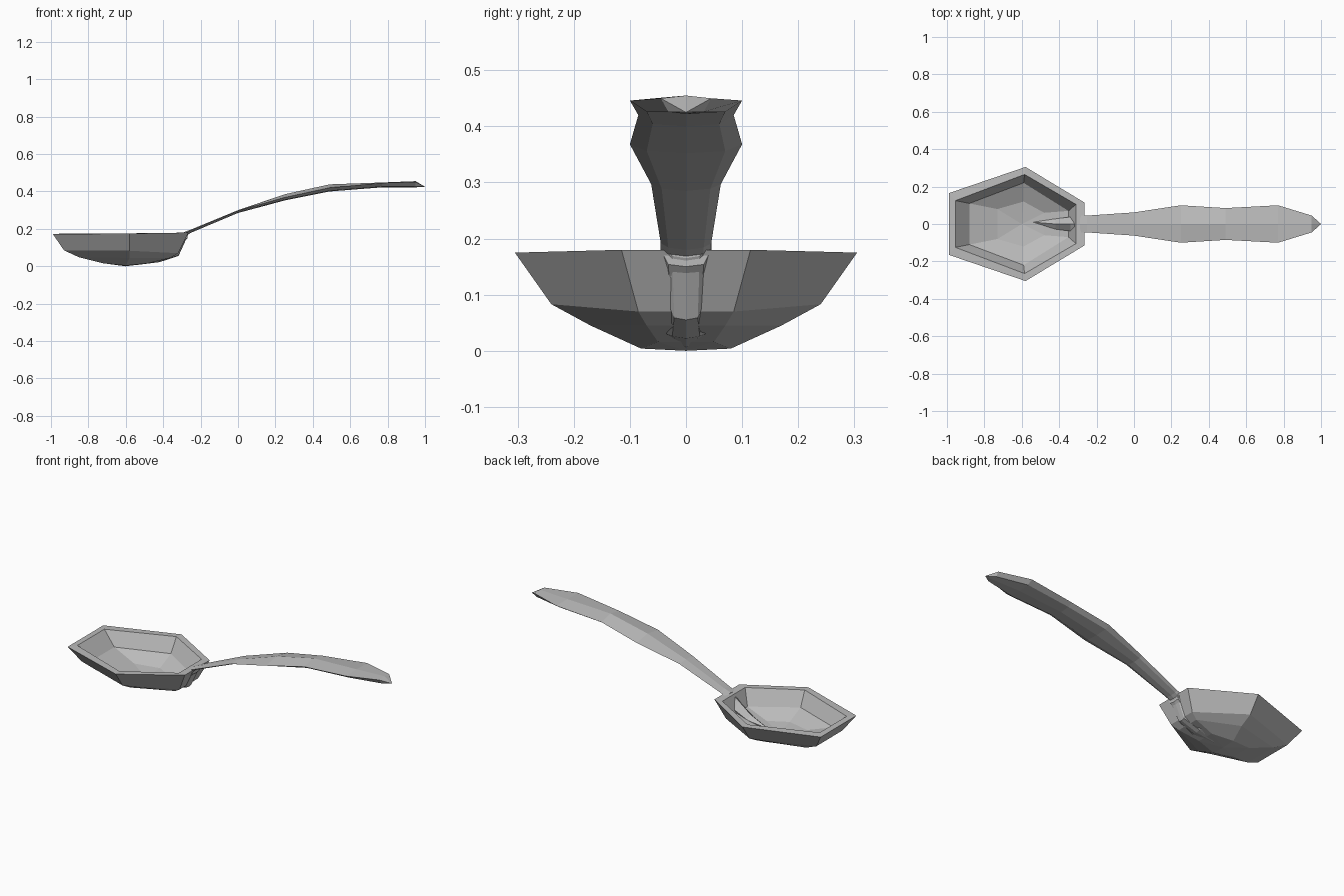
import bpy, bmesh
from mathutils import Vector

cube = bpy.data.objects.get("Cube")
if cube:
    bpy.data.objects.remove(cube, do_unlink=True)

GREY = (0.5, 0.5, 0.5, 1)
metal = bpy.data.materials.new("brushed_grey_metal")
metal.use_nodes = True
metal.diffuse_color = GREY
metal.node_tree.nodes["Principled BSDF"].inputs["Base Color"].default_value = GREY


def loft(name, rings, start_tip=None, end_tip=None):
    """Skin equal-sized rings; close each end with a fan to a tip or a flat cap."""
    bm = bmesh.new()
    loops = [[bm.verts.new(p) for p in ring] for ring in rings]
    n = len(loops[0])
    for a, b in zip(loops, loops[1:]):
        for i in range(n):
            j = (i + 1) % n
            bm.faces.new((a[i], a[j], b[j], b[i]))
    for loop, tip in ((loops[0], start_tip), (loops[-1], end_tip)):
        if tip:
            t = bm.verts.new(tip)
            for i in range(n):
                bm.faces.new((loop[i], loop[(i + 1) % n], t))
        else:
            bm.faces.new(loop)
    bmesh.ops.recalc_face_normals(bm, faces=bm.faces)
    mesh = bpy.data.meshes.new(name)
    bm.to_mesh(mesh)
    bm.free()
    mesh.materials.append(metal)
    obj = bpy.data.objects.new(name, mesh)
    bpy.context.collection.objects.link(obj)
    return obj


def hexagon(back, mid, front, z_back, z_mid, z_front):
    """Hexagonal ring: each station is (x, half width)."""
    (xb, wb), (xm, wm), (xf, wf) = back, mid, front
    return [(xb, wb, z_back), (xm, wm, z_mid), (xf, wf, z_front),
            (xf, -wf, z_front), (xm, -wm, z_mid), (xb, -wb, z_back)]


# Bowl: outer skin up to the rim, over the lip, then down the inside
bowl_rings = [
    hexagon((-0.72, 0.06), (-0.60, 0.08), (-0.48, 0.05), 0.016, 0.004, 0.016),
    hexagon((-0.85, 0.10), (-0.58, 0.17), (-0.36, 0.07), 0.048, 0.045, 0.045),
    hexagon((-0.93, 0.12), (-0.58, 0.24), (-0.32, 0.085), 0.085, 0.083, 0.07),
    hexagon((-0.99, 0.165), (-0.58, 0.305), (-0.265, 0.115), 0.172, 0.175, 0.18),
    hexagon((-0.955, 0.125), (-0.585, 0.265), (-0.31, 0.105), 0.174, 0.176, 0.178),
    hexagon((-0.88, 0.11), (-0.59, 0.22), (-0.35, 0.07), 0.095, 0.092, 0.09),
    hexagon((-0.73, 0.08), (-0.59, 0.12), (-0.48, 0.06), 0.05, 0.045, 0.045),
]
loft("bowl", bowl_rings, (-0.60, 0, 0.0), (-0.60, 0, 0.03))


def section(x, w, top, edge, bottom):
    """Handle slice with a raised centre, side edges and a narrower underside."""
    return [(x, 0, top), (x, w, edge), (x, 0.7 * w, bottom + 0.004),
            (x, 0, bottom), (x, -0.7 * w, bottom + 0.004), (x, -w, edge)]


# Handle: arched, faceted shaft that widens towards a bevelled tip
handle = loft("handle", [
    section(-0.29, 0.045, 0.182, 0.176, 0.155),
    section(-0.25, 0.045, 0.197, 0.192, 0.18),
    section(0.00, 0.062, 0.300, 0.297, 0.285),
    section(0.25, 0.100, 0.385, 0.368, 0.352),
    section(0.49, 0.085, 0.438, 0.420, 0.400),
    section(0.77, 0.100, 0.448, 0.446, 0.422),
    section(0.95, 0.045, 0.455, 0.450, 0.422),
], None, (1.0, 0, 0.425))

# Tang: tapered ridge running from the handle down inside the bowl
loft("inner_tang", [
    section(-0.27, 0.045, 0.188, 0.180, 0.15),
    section(-0.34, 0.038, 0.150, 0.110, 0.07),
    section(-0.42, 0.028, 0.088, 0.065, 0.04),
], None, (-0.54, 0.01, 0.042))

# Brace: matching ridge on the underside of the bowl
loft("under_brace", [
    section(-0.268, 0.035, 0.185, 0.178, 0.165),
    section(-0.318, 0.030, 0.100, 0.080, 0.055),
    section(-0.42, 0.035, 0.050, 0.030, 0.022),
], None, (-0.55, 0, 0.006))
